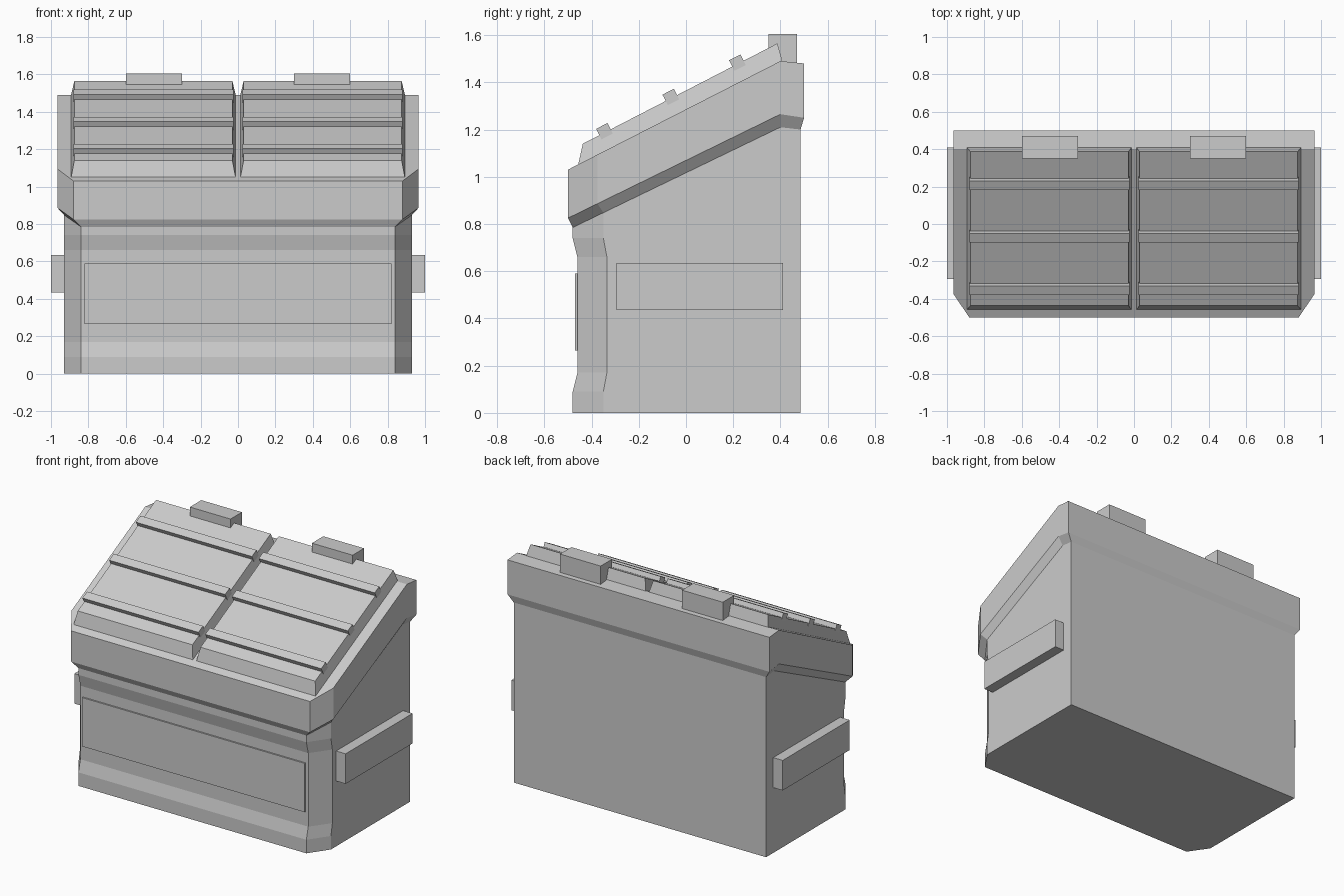
import bpy, bmesh
from math import atan2, cos, sin
from mathutils import Matrix, Vector

if "Cube" in bpy.data.objects:
    bpy.data.objects.remove(bpy.data.objects["Cube"])


def finish(name, bm):
    bmesh.ops.recalc_face_normals(bm, faces=bm.faces)
    me = bpy.data.meshes.new(name)
    bm.to_mesh(me)
    bm.free()
    ob = bpy.data.objects.new(name, me)
    bpy.context.collection.objects.link(ob)
    return ob


def box(name, lo, hi):
    lo, hi = Vector(lo), Vector(hi)
    bm = bmesh.new()
    bmesh.ops.create_cube(bm, size=1)
    bmesh.ops.scale(bm, vec=hi - lo, verts=bm.verts)
    bmesh.ops.translate(bm, vec=(lo + hi) / 2, verts=bm.verts)
    return finish(name, bm)


def mirror(ob):
    m = ob.modifiers.new("mirror", 'MIRROR')
    m.use_mirror_merge = False
    return ob


def ring(bm, half, z):
    """Closed loop from the right half of a plan; z is a function of y."""
    pts = half + [(-x, y) for x, y in reversed(half)]
    return [bm.verts.new((x, y, z(y))) for x, y in pts]


def flat(h):
    return lambda y: h


def slope(y0, z0, y1, z1, zb):
    return lambda y: z0 + (y - y0) * (z1 - z0) / (y1 - y0) if y <= y1 else zb


# Bin body: stacked plan loops with a recessed front and a flared, sloping rim
outer = [(.84, -.48), (.93, -.35), (.93, .40), (.93, .485)]
inset = [(.84, -.46), (.93, -.335), (.93, .40), (.93, .485)]
rim = [(.88, -.50), (.965, -.375), (.965, .40), (.965, .50)]
bm = bmesh.new()
rings = [ring(bm, p, z) for p, z in (
    (outer, flat(0)), (outer, flat(.09)), (inset, flat(.17)),
    (inset, flat(.66)), (outer, flat(.74)),
    (outer, slope(-.48, .785, .40, 1.21, 1.20)),
    (rim, slope(-.50, .825, .40, 1.265, 1.25)),
    (rim, slope(-.50, 1.03, .40, 1.49, 1.48)))]
for a, b in zip(rings, rings[1:]):
    for i in range(8):
        j = (i + 1) % 8
        bm.faces.new((a[i], a[j], b[j], b[i]))
bm.faces.new(rings[0])
t = rings[-1]
bm.faces.new((t[0], t[1], t[2], t[5], t[6], t[7]))
bm.faces.new((t[2], t[3], t[4], t[5]))
finish("bin_body", bm)

# Pair of tapered sloping lids
bm = bmesh.new()
low = [bm.verts.new(p) for p in ((.013, -.457, 1.05), (.892, -.457, 1.05),
                                 (.892, .408, 1.492), (.013, .408, 1.492))]
top = [bm.verts.new(p) for p in ((.03, -.437, 1.14), (.875, -.437, 1.14),
                                 (.875, .387, 1.565), (.03, .387, 1.565))]
bm.faces.new(low)
bm.faces.new(top)
for i in range(4):
    j = (i + 1) % 4
    bm.faces.new((low[i], low[j], top[j], top[i]))
mirror(finish("lid", bm))

# Ribs across each lid, tilted to the lid slope
tilt = atan2(.425, .824)
for n, y in enumerate((-.343, -.062, .22)):
    rib = box(f"lid_rib_{n + 1}", (.025, -.027, -.02), (.88, .027, .03))
    z = 1.14 + (y + .437) * .425 / .824
    rib.data.transform(Matrix.Translation((0, y, z)) @ Matrix.Rotation(tilt, 4, 'X'))
    mirror(rib)

# Hinge blocks, side lifting sleeves and front panel
mirror(box("hinge_block", (.30, .35, 1.47), (.60, .47, 1.605)))
mirror(box("lifting_sleeve", (.92, -.295, .435), (1.0, .41, .635)))
box("front_panel", (-.82, -.47, .265), (.82, -.45, .59))
